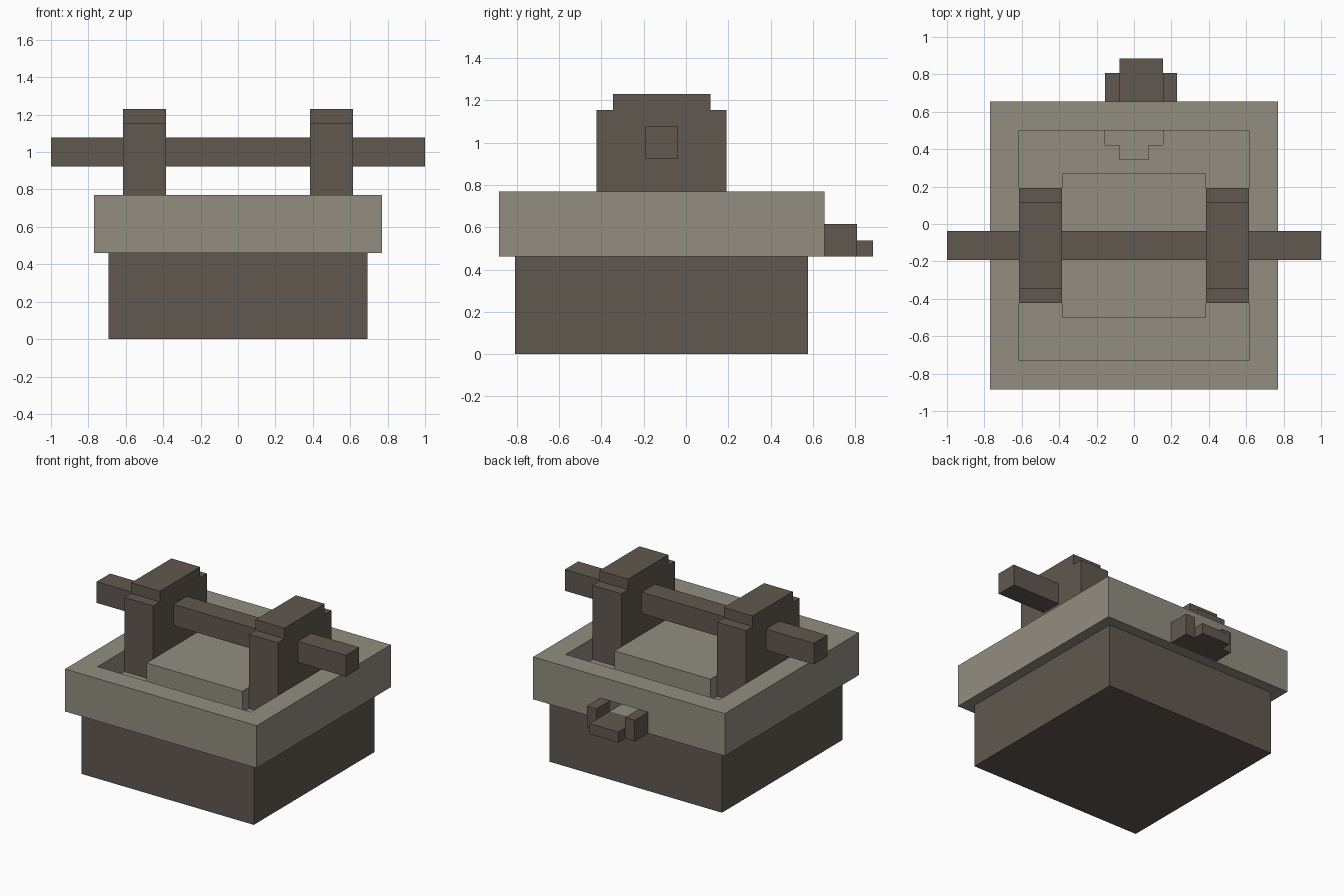
import bpy, bmesh

cube = bpy.data.objects.get("Cube")
if cube:
    bpy.data.objects.remove(cube, do_unlink=True)

U = 1 / 13          # grid unit of the blocky design
CY = -1.5           # y centre of the basin, in units


def material(name, rgb):
    m = bpy.data.materials.new(name)
    m.use_nodes = True
    m.diffuse_color = (*rgb, 1)
    bsdf = next(n for n in m.node_tree.nodes if n.type == 'BSDF_PRINCIPLED')
    bsdf.inputs["Base Color"].default_value = (*rgb, 1)
    return m


DARK = material("dark brown", (0.117, 0.098, 0.080))
LIGHT = material("light stone", (0.287, 0.270, 0.220))


def prism(name, mat, profile, x0, x1):
    """Extrude a (y, z) profile along x, all in grid units."""
    bm = bmesh.new()
    face = bm.faces.new([bm.verts.new((x0 * U, y * U, z * U)) for y, z in profile])
    ext = bmesh.ops.extrude_face_region(bm, geom=[face])
    verts = [g for g in ext["geom"] if isinstance(g, bmesh.types.BMVert)]
    bmesh.ops.translate(bm, verts=verts, vec=((x1 - x0) * U, 0, 0))
    bmesh.ops.recalc_face_normals(bm, faces=bm.faces)
    mesh = bpy.data.meshes.new(name)
    bm.to_mesh(mesh)
    bm.free()
    mesh.materials.append(mat)
    ob = bpy.data.objects.new(name, mesh)
    bpy.context.collection.objects.link(ob)
    return ob


def box(name, mat, x, y, z):
    return prism(name, mat, [(y[0], z[0]), (y[1], z[0]), (y[1], z[1]), (y[0], z[1])], *x)


def cut(target, x, y, z):
    """Subtract a box from the target."""
    cutter = box("cutter", LIGHT, x, y, z)
    cutter.hide_render = True
    mod = target.modifiers.new("cut", 'BOOLEAN')
    mod.operation = 'DIFFERENCE'
    mod.solver = 'EXACT'
    mod.object = cutter
    bpy.context.view_layer.objects.active = target
    bpy.ops.object.modifier_apply(modifier=mod.name)
    bpy.data.objects.remove(cutter, do_unlink=True)


# Base and basin with its sunken channel
box("base", DARK, (-9, 9), (CY - 9, CY + 9), (0, 6))
basin = box("basin", LIGHT, (-10, 10), (CY - 10, CY + 10), (6, 10))
cut(basin, (-8, 8), (CY - 8, CY + 8), (8, 11))

# Stepped drain behind the slab, and the outlet through the back wall
cut(basin, (-2, 2), (5.5, 6.5), (7, 8.5))
cut(basin, (-1, 1), (4.5, 6), (7, 8.5))
cut(basin, (-1, 2), (6, 9), (7, 8))

# Raised slab in the middle of the basin
box("centre_slab", LIGHT, (-5, 5), (CY - 5, CY + 5), (8, 10))

# Stepped uprights carrying the crossbar
steps = [(-4, 8), (4, 8), (4, 15), (3, 15), (3, 16), (-3, 16), (-3, 15), (-4, 15)]
for name, x0 in (("left_upright", 5), ("right_upright", -8)):
    prism(name, DARK, [(CY + y, z) for y, z in steps], x0, x0 + 3)
box("crossbar", DARK, (-13, 13), (CY - 1, CY + 1), (12, 14))

# Spout on the back: low lip between two cheeks
box("spout_lip", DARK, (-1, 2), (8.5, 11.5), (6, 7))
for name, x0 in (("spout_cheek_left", 2), ("spout_cheek_right", -2)):
    box(name, DARK, (x0, x0 + 1), (8.5, 10.5), (6, 8))
